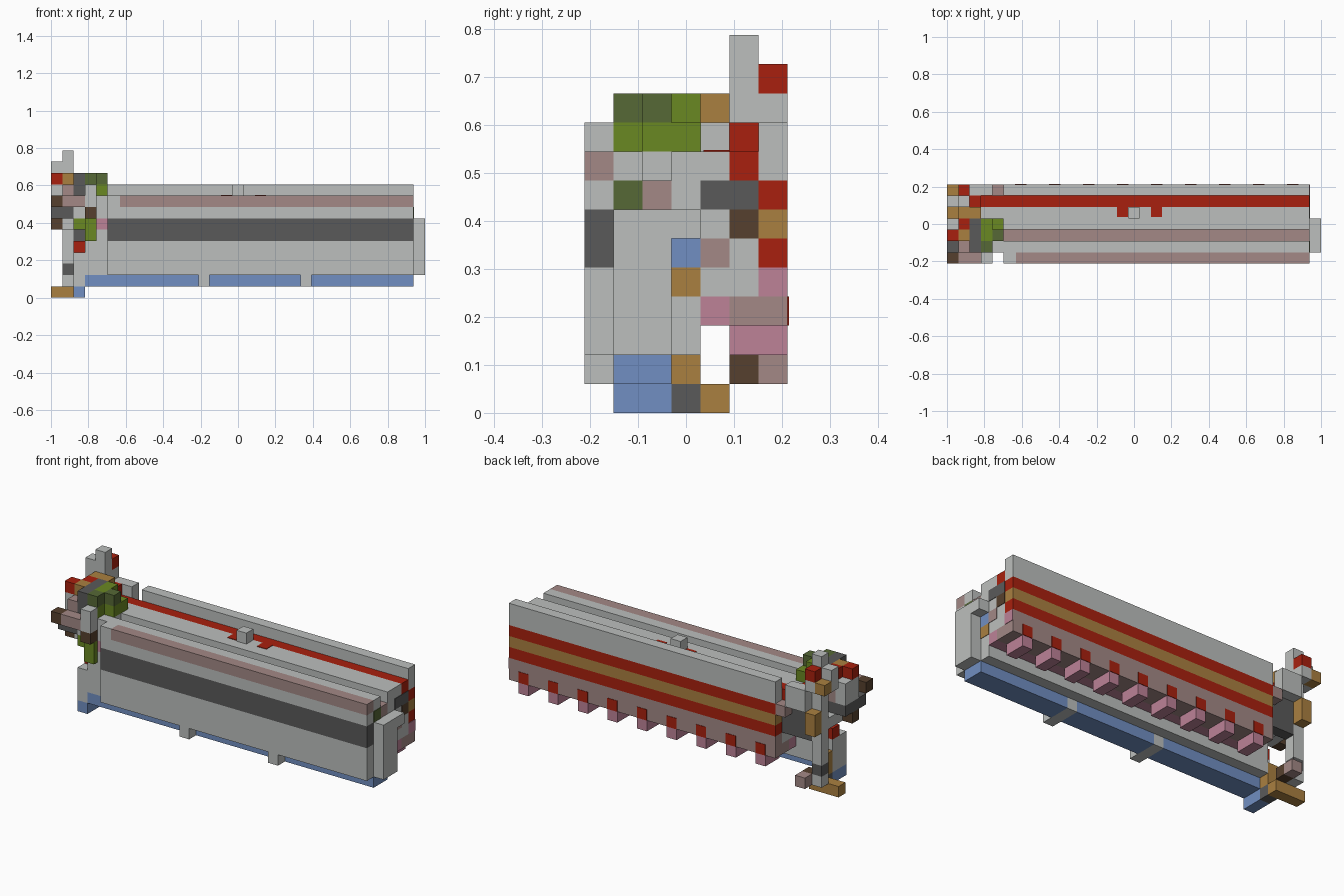
import bpy, bmesh
from mathutils import Vector

cube = bpy.data.objects.get("Cube")
if cube:
    bpy.data.objects.remove(cube, do_unlink=True)

U = 2 / 33  # one block


def material(name, rgb):
    m = bpy.data.materials.new(name)
    lin = [((c / 255 + 0.055) / 1.055) ** 2.4 for c in rgb] + [1]
    m.use_nodes = True
    m.diffuse_color = lin
    m.node_tree.nodes["Principled BSDF"].inputs["Base Color"].default_value = lin
    return m


gray = material("light gray", (188, 191, 189))
dark = material("dark gray", (90, 90, 90))
red = material("red", (169, 32, 14))
mauve = material("mauve", (163, 137, 134))
blue = material("blue", (113, 143, 194))
tan = material("tan", (170, 128, 64))
pink = material("pink", (189, 130, 151))
brown = material("brown", (86, 64, 46))
green = material("dark green", (86, 104, 54))
lime = material("lime", (106, 136, 34))


def block(name, mat, xs, ys, zs):
    """Box spanning block ranges; a single number means one block."""
    spans = [(s, s + 1) if isinstance(s, (int, float)) else s for s in (xs, ys, zs)]
    origin = Vector((-1, -3.5 * U, 0))
    lo = origin + U * Vector([s[0] for s in spans])
    hi = origin + U * Vector([s[1] for s in spans])
    bm = bmesh.new()
    bmesh.ops.create_cube(bm, size=1)
    for v in bm.verts:
        v.co = [(lo[a] + hi[a]) / 2 + v.co[a] * (hi[a] - lo[a]) for a in range(3)]
    mesh = bpy.data.meshes.new(name)
    bm.to_mesh(mesh)
    bm.free()
    mesh.materials.append(mat)
    ob = bpy.data.objects.new(name, mesh)
    bpy.context.collection.objects.link(ob)


LONG = (5, 32)
END = (32, 32.04)

# Front panel with dark band and painted rail
block("front_panel", gray, LONG, 0, (2, 5))
block("front_band", dark, LONG, 0, (5, 7))
block("front_panel_top", gray, LONG, 0, 7)
block("front_rail_end", gray, (5, 6.1), 0, 8)
block("front_rail", mauve, (6.1, 32), 0, 8)

# Long core with a groove along the top
block("core_foot", gray, (3, 32), (1, 4), (2, 4))
block("core_front", gray, LONG, 1, (4, 9))
block("core_under_groove", gray, LONG, 2, (4, 7))
block("groove_floor", mauve, LONG, 2, 7)
block("core_ridge", gray, LONG, (3, 5), (4, 9))
block("core_back", gray, LONG, 5, (4, 8))
block("red_strip", red, LONG, 5, 8)
block("top_knob", gray, 16, 4, 9)
for x in (15, 18):
    block("red_patch", red, (x, x + 0.95), (4.1, 5), (9, 9.05))

# Back wall in stripes
block("back_wall_top", gray, LONG, 6, (8, 10))
for level, mat in ((7, red), (6, tan), (5, red)):
    block("back_wall_stripe", mat, LONG, 6, level)

# Toothed rack under the back
block("rack_strip", pink, LONG, 4, 3)
block("rack_upper", mauve, LONG, 6, 4)
block("rack_lower", mauve, LONG, (5, 7), 3)
block("rack_end_plate", pink, END, 6, 4)
for x in range(6, 32, 3):
    block("rack_tooth", pink, x, (5, 7), 2)
    block("rack_red_plate", red, x, (7, 7.04), 3)

# Bottom runner with two brackets
for xs in ((3, 13), (14, 22), (23, 32)):
    block("runner", blue, xs, (1, 3), 1)
for x in (13, 22):
    block("runner_bracket", gray, x, (0, 3), 1)

# End cap and painted end plates
block("end_cap", gray, 32, (1, 3), (2, 7))
block("end_cap_lip", gray, 32, 3, 6)
for mat, ys, level in ((blue, 3, 5), (tan, 3, 4), (mauve, 4, 5), (green, 1, 7),
                       (dark, (4, 6), 7), (brown, 5, 6)):
    block("end_plate", mat, END, ys, level)

# Post with its base
block("post_foot", gray, 1, 5, 1)
block("post_band", dark, 1, 5, 2)
block("post", gray, 1, 5, (3, 13))
block("post_clip", tan, 1, 6, (6, 8))
block("post_back_block", gray, 1, 6, 10)
block("post_back_cap", red, 1, 6, 11)
block("post_side_block", gray, 0, 5, (10, 12))
block("post_side_cap", tan, 0, 6, 10)
block("base_bar", tan, (0, 3), 4, 0)
block("base_hub", dark, 2, 3, 0)
block("base_arm", blue, 2, (1, 3), 0)
block("base_riser", tan, 2, 3, (1, 3))
block("base_step", gray, 2, (1, 3), (1, 4))
block("brown_lug", brown, 2, 5, 1)
block("mauve_lug", mauve, 2, 6, 1)

# Link between the post and the body
block("link", dark, (2, 5), 5, (5, 8))
block("link_red", red, (2, 5), 5, 8)
block("link_back_block", gray, (2, 4), 6, (8, 10))
block("link_back_low", mauve, 4, 6, 7)
block("link_ridge", gray, (3, 5), 4, (5, 9))
block("link_top", red, 2, (4, 6), 9)
block("link_cap", tan, (1, 3), 4, 10)

# Head clump beside the front panel
block("clump_foot", gray, (3, 5), (1, 4), (4, 6))
block("clump_foot_side", red, 2, 2, 4)
block("clump_lime_low", lime, 3, (0.5, 1), (5, 7))
block("clump_lime_side", lime, 2, 1, 6)
block("clump_pink", pink, 4, 1, 6)
block("clump_core", gray, (2, 5), (1, 4), (7, 9))
block("clump_brown", brown, 3, 0, 7)
block("clump_front", gray, 3, 0, (8, 10))
block("clump_lime", lime, (3, 5), (2, 4), 9)
block("clump_lime_front", lime, 3, 1, 9)
block("clump_green", green, 4, 2, 10)
block("clump_green_front", green, 3, 1, 10)
block("clump_lime_top", lime, 3, (2, 4), 10)
block("clump_dark", dark, 2, (1, 4), (9, 11))

# Outer grip
block("grip_mauve", mauve, (1, 3), 0, 8)
block("grip_core", mauve, 1, (1, 4), (8, 10))
block("grip_dark", dark, (0, 2), (1, 4), 7)
block("grip_tip", brown, 0, 0, 8)
block("grip_low", brown, 0, 2, 6)
block("grip_low_inner", gray, 1, (2, 5), 6)
block("grip_side", gray, 0, (2, 4), (8, 10))
block("grip_red_cap", red, 0, 2, 10)
block("grip_tan_cap", tan, 1, 2, 10)
block("grip_red_back", red, 1, 3, 10)
